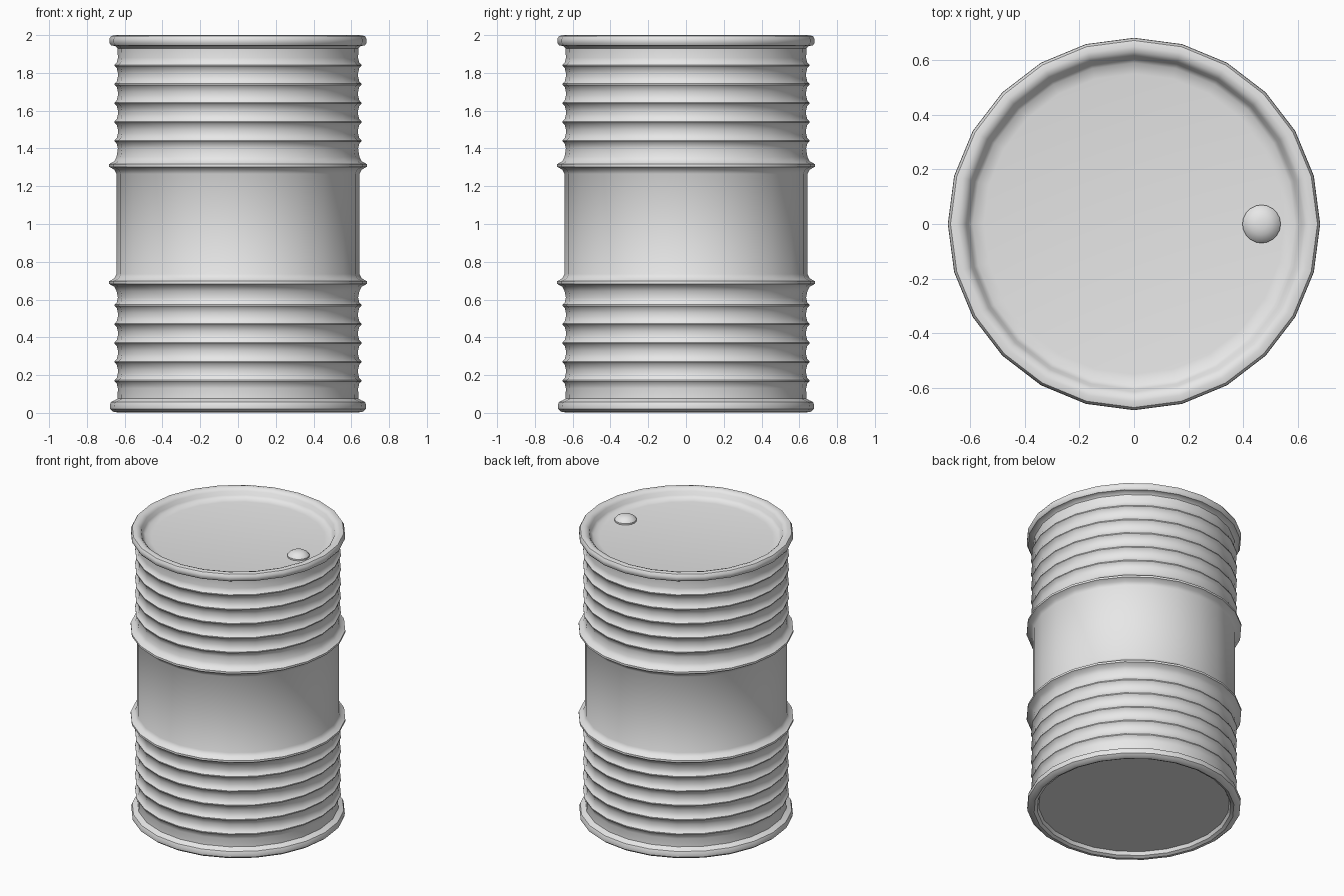
import bpy, bmesh, math

if "Cube" in bpy.data.objects:
    bpy.data.objects.remove(bpy.data.objects["Cube"])

SIDES = 24

steel = bpy.data.materials.new("grey_steel")
steel.diffuse_color = (0.8, 0.8, 0.8, 1)
steel.use_nodes = True
steel.node_tree.nodes["Principled BSDF"].inputs["Base Color"].default_value = steel.diffuse_color


def lathe(name, profile, sides, centre=(0, 0, 0)):
    """Revolve (radius, height) points about z; zero radius closes an end."""
    bm = bmesh.new()
    rings = []
    for r, z in profile:
        if r == 0:
            rings.append([bm.verts.new((0, 0, z))] * sides)
        else:
            rings.append([bm.verts.new((r * math.cos(2 * math.pi * i / sides),
                                        r * math.sin(2 * math.pi * i / sides), z))
                          for i in range(sides)])
    for a, b in zip(rings, rings[1:]):
        for i in range(sides):
            j = (i + 1) % sides
            corners = list(dict.fromkeys((a[i], a[j], b[j], b[i])))
            bm.faces.new(corners)
    bmesh.ops.recalc_face_normals(bm, faces=bm.faces)
    mesh = bpy.data.meshes.new(name)
    bm.to_mesh(mesh)
    bm.free()
    mesh.materials.append(steel)
    obj = bpy.data.objects.new(name, mesh)
    obj.location = centre
    bpy.context.collection.objects.link(obj)
    bpy.ops.object.select_all(action='DESELECT')
    obj.select_set(True)
    bpy.context.view_layer.objects.active = obj
    bpy.ops.object.shade_smooth_by_angle(angle=math.radians(35))
    return obj


def rib(z):
    """Narrow ridge with soft hollows either side."""
    return [(0.636, z - 0.04), (0.642, z - 0.015), (0.654, z - 0.003),
            (0.654, z + 0.003), (0.642, z + 0.015), (0.636, z + 0.04)]


def hoop(z):
    """Wide rolling hoop."""
    return [(0.643, z - 0.045), (0.655, z - 0.022), (0.682, z - 0.007),
            (0.682, z + 0.007), (0.655, z + 0.022), (0.643, z + 0.045)]


# Recessed base and rolled bottom rim
profile = [(0, 0.035), (0.605, 0.035), (0.615, 0.012), (0.635, 0.002), (0.66, 0.006),
           (0.677, 0.02), (0.679, 0.04), (0.672, 0.058), (0.65, 0.068), (0.638, 0.075)]
# Ribbed lower wall, plain band and ribbed upper wall
for k in range(5):
    profile += rib(0.17 + 0.1 * k)
profile += hoop(0.69) + hoop(1.31)
for k in range(5):
    profile += rib(1.44 + 0.1 * k)
# Rolled top rim and recessed lid
profile += [(0.638, 1.93), (0.65, 1.942), (0.672, 1.946), (0.681, 1.96), (0.681, 1.98),
            (0.672, 1.995), (0.65, 2.0), (0.63, 1.994), (0.615, 1.98),
            (0.606, 1.955), (0.59, 1.94), (0.55, 1.934), (0, 1.934)]
lathe("barrel_body", profile, SIDES)

# Domed filler cap
lathe("filler_cap", [(0, 0), (0.07, 0), (0.07, 0.012), (0.06, 0.025),
                     (0.04, 0.037), (0.02, 0.042), (0, 0.043)], 20, (0.467, 0, 1.932))
